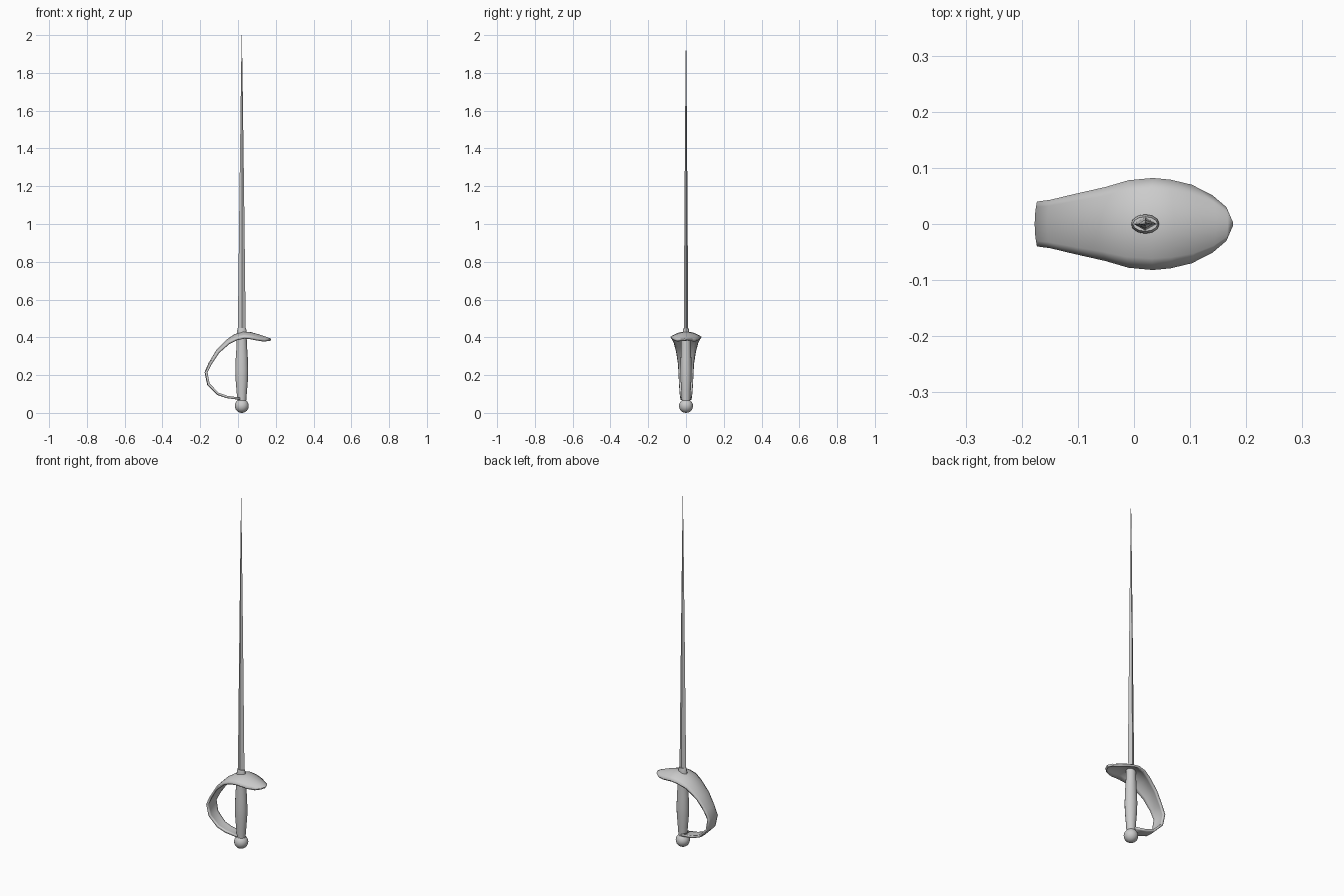
import bpy, math
from mathutils import Vector

if "Cube" in bpy.data.objects:
    bpy.data.objects.remove(bpy.data.objects["Cube"])

AX = 0.02  # x of the sword's long axis


def mesh_object(name, verts, faces, smooth=35):
    me = bpy.data.meshes.new(name)
    me.from_pydata(verts, [], faces)
    me.update()
    ob = bpy.data.objects.new(name, me)
    bpy.context.collection.objects.link(ob)
    bpy.ops.object.select_all(action='DESELECT')
    ob.select_set(True)
    bpy.context.view_layer.objects.active = ob
    if smooth:
        bpy.ops.object.shade_smooth_by_angle(angle=math.radians(smooth))
    return ob


def loft(name, rings, sides, smooth=35):
    """Stack elliptical rings of (z, x radius, y radius) and cap both ends."""
    verts, faces = [], []
    for z, rx, ry in rings:
        for i in range(sides):
            a = 2 * math.pi * i / sides
            verts.append((AX + rx * math.cos(a), ry * math.sin(a), z))
    for r in range(len(rings) - 1):
        for i in range(sides):
            j = (i + 1) % sides
            a, b = r * sides, (r + 1) * sides
            faces.append((a + i, a + j, b + j, b + i))
    faces.append(tuple(reversed(range(sides))))
    faces.append(tuple(range((len(rings) - 1) * sides, len(rings) * sides)))
    return mesh_object(name, verts, faces, smooth)


# Blade: long diamond section tapering to a point
loft("blade", [(0.42, 0.021, 0.012), (1.1, 0.013, 0.008),
               (1.75, 0.0045, 0.003), (2.0, 0.0006, 0.0005)], 4, 20)

# Collar where the blade meets the guard
loft("blade_collar", [(0.40, 0.026, 0.018), (0.435, 0.025, 0.017), (0.45, 0.022, 0.013)], 12)

# Swelling grip
loft("grip", [(0.06, 0.023, 0.022), (0.12, 0.028, 0.025), (0.18, 0.033, 0.029),
              (0.23, 0.034, 0.030), (0.29, 0.032, 0.028), (0.35, 0.028, 0.026),
              (0.42, 0.025, 0.024)], 16)

# Ball pommel
bpy.ops.mesh.primitive_uv_sphere_add(segments=20, ring_count=12, radius=0.037,
                                     location=(AX, 0, 0.037))
pommel = bpy.context.object
pommel.name = "pommel"
bpy.ops.object.shade_smooth_by_angle(angle=math.radians(40))

# Guard: one curved strip from the tip over the hand and down to the pommel
# stations: x, z, half width, inward drop of the edges
stations = [
    (0.176, 0.392, 0.004, 0.000), (0.167, 0.396, 0.030, 0.006),
    (0.146, 0.404, 0.051, 0.018), (0.110, 0.416, 0.070, 0.024),
    (0.070, 0.427, 0.079, 0.027), (0.030, 0.431, 0.082, 0.028),
    (-0.020, 0.416, 0.078, 0.024), (-0.062, 0.387, 0.066, 0.017),
    (-0.116, 0.331, 0.053, 0.010), (-0.155, 0.266, 0.043, 0.006),
    (-0.177, 0.215, 0.040, 0.004), (-0.163, 0.148, 0.037, 0.003),
    (-0.110, 0.095, 0.033, 0.002), (-0.060, 0.078, 0.031, 0.001),
    (0.010, 0.069, 0.028, 0.000)]
COLS = 9
verts, faces = [], []
for k, (x, z, w, drop) in enumerate(stations):
    p = stations[max(k - 1, 0)]
    n = stations[min(k + 1, len(stations) - 1)]
    t = Vector((n[0] - p[0], 0, n[1] - p[1])).normalized()
    inward = Vector((-t.z, 0, t.x))
    for c in range(COLS):
        v = 2 * c / (COLS - 1) - 1
        verts.append(Vector((x, v * w, z)) + inward * drop * v * v)
for k in range(len(stations) - 1):
    for c in range(COLS - 1):
        a = k * COLS + c
        faces.append((a, a + COLS, a + COLS + 1, a + 1))
guard = mesh_object("guard", verts, faces, 40)

# Give the strip thickness on its inner side, whichever way the faces point
top = min(guard.data.polygons, key=lambda f: (f.center - Vector((0.03, 0, 0.43))).length)
solid = guard.modifiers.new("thickness", 'SOLIDIFY')
solid.thickness = 0.012
solid.offset = -1 if top.normal.z > 0 else 1
if top.normal.z < 0:
    guard.data.flip_normals()
    solid.offset = -1
